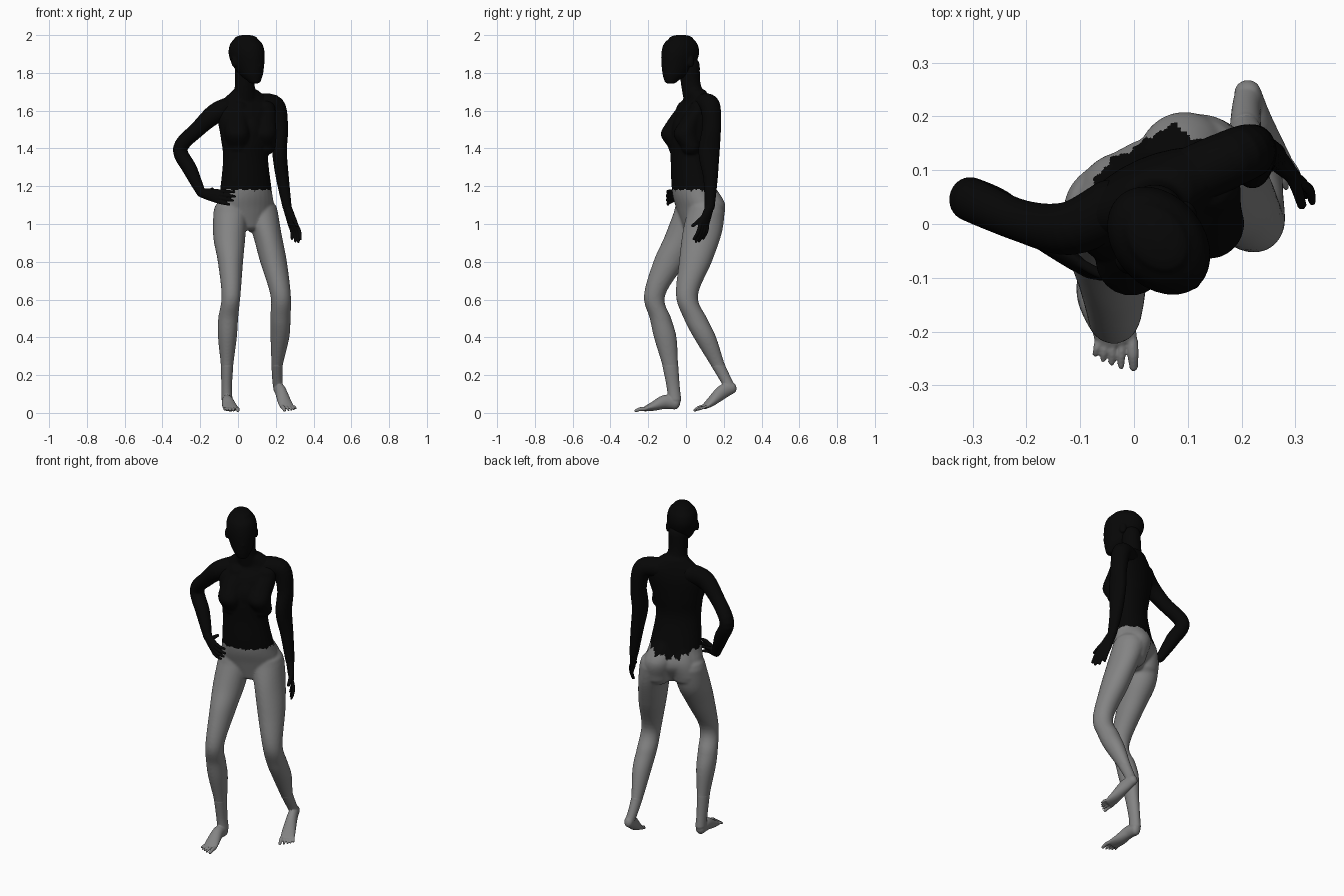
import bpy, bmesh, math
from mathutils import Vector, Matrix

cube = bpy.data.objects.get("Cube")
if cube:
    bpy.data.objects.remove(cube)

UP = Vector((0, 0, 1))
BODY_YAW = math.radians(24)
HEAD_YAW = math.radians(40)
SEGMENTS = 28


def make_material(name, value):
    mat = bpy.data.materials.new(name)
    mat.use_nodes = True
    colour = (value, value, value, 1)
    mat.diffuse_color = colour
    mat.node_tree.nodes["Principled BSDF"].inputs["Base Color"].default_value = colour
    return mat


black = make_material("black", 0.002)
grey = make_material("grey", 0.23)


def smooth_path(stations, steps=6):
    """Catmull-Rom interpolation of stations (x, y, z, width, depth)."""
    rows = [Vector(s) for s in stations]
    rows = [rows[0]] + rows + [rows[-1]]
    out = []
    for p, q, r, s in zip(rows, rows[1:], rows[2:], rows[3:]):
        for k in range(steps):
            t = k / steps
            out.append(q + (r - p) * (t / 2) + (p * 2 - q * 5 + r * 4 - s) * (t * t / 2)
                       + (q * 3 - p - r * 3 + s) * (t ** 3 / 2))
    out.append(rows[-1])
    return out


def tube(bm, stations, side=(1, 0, 0), level=False, yaw=0, cap=0.9):
    """Closed rounded tube; level keeps the sections horizontal."""
    rows = smooth_path(stations)
    points = [Vector(r[:3]) for r in rows]
    sections = []
    for i, row in enumerate(rows):
        tangent = (points[min(i + 1, len(points) - 1)] - points[max(i - 1, 0)]).normalized()
        if level:
            tangent = UP if tangent.z > 0 else -UP
            u = Vector((math.cos(yaw), math.sin(yaw), 0))
        else:
            u = Vector(side)
            u = (u - tangent * u.dot(tangent)).normalized()
        sections.append((points[i], tangent, u, row[3], row[4]))

    def rounded_end(section, sign):
        p, t, u, a, b = section
        rings = []
        for angle in (25, 50, 75):
            c, s = math.cos(math.radians(angle)), math.sin(math.radians(angle))
            rings.append((p + t * sign * s * cap * min(a, b), t, u, a * c, b * c))
        return rings

    sections = rounded_end(sections[0], -1)[::-1] + sections + rounded_end(sections[-1], 1)
    rings = []
    for p, t, u, a, b in sections:
        v = t.cross(u)
        angles = [2 * math.pi * k / SEGMENTS for k in range(SEGMENTS)]
        rings.append([bm.verts.new(p + u * a * math.cos(w) + v * b * math.sin(w)) for w in angles])
    for lower, upper in zip(rings, rings[1:]):
        for k in range(SEGMENTS):
            n = (k + 1) % SEGMENTS
            bm.faces.new((lower[k], lower[n], upper[n], upper[k]))
    bm.faces.new(rings[0][::-1])
    bm.faces.new(rings[-1])


def blob(bm, centre, size, yaw=0):
    matrix = Matrix.Translation(centre) @ Matrix.Rotation(yaw, 4, "Z") @ Matrix.Diagonal((*size, 1))
    bmesh.ops.create_icosphere(bm, subdivisions=4, radius=1, matrix=matrix)


def fuse(name, bm, materials, voxel, smoothing):
    """Blend the overlapping volumes into one smooth skin."""
    bmesh.ops.recalc_face_normals(bm, faces=bm.faces)
    mesh = bpy.data.meshes.new(name)
    bm.to_mesh(mesh)
    bm.free()
    obj = bpy.data.objects.new(name, mesh)
    bpy.context.collection.objects.link(obj)
    remesh = obj.modifiers.new("skin", "REMESH")
    remesh.mode = "VOXEL"
    remesh.voxel_size = voxel
    relax = obj.modifiers.new("relax", "SMOOTH")
    relax.iterations = smoothing
    graph = bpy.context.evaluated_depsgraph_get()
    obj.data = bpy.data.meshes.new_from_object(obj.evaluated_get(graph))
    obj.data.name = name
    obj.modifiers.clear()
    bpy.data.meshes.remove(mesh)
    obj.data.materials.clear()
    for mat in materials:
        obj.data.materials.append(mat)
    obj.data.shade_smooth()
    return obj


def digits(bm, roots, tips, radius, bend):
    """Tapered fingers or toes."""
    for root, tip, r in zip(roots, tips, radius):
        middle = (root + tip) / 2 + bend
        tube(bm, [(*root, r, r), (*middle, r, r), (*tip, r * 0.75, r * 0.75)])


def hand(bm, wrist, knuckle, tip, spread, thumb, bend):
    wrist, knuckle, tip, spread, thumb, bend = map(Vector, (wrist, knuckle, tip, spread, thumb, bend))
    middle = (wrist + knuckle) / 2
    width = spread.length * 2
    tube(bm, [(*wrist, 0.024, 0.022), (*middle, width * 0.85, 0.019), (*knuckle, width, 0.014)], side=spread)
    offsets = [spread * k for k in (-1.5, -0.5, 0.5, 1.5)]
    lengths = (0.82, 0.97, 1, 0.85)
    roots = [knuckle + o for o in offsets]
    tips = [knuckle + (tip - knuckle) * n + o * 1.25 for o, n in zip(offsets, lengths)]
    digits(bm, roots, tips, [0.0095] * 4, bend)
    digits(bm, [wrist.lerp(middle, 0.5)], [thumb], [0.012], bend)


def foot(name, ankle, stations, toe_step, inner):
    """Ankle and foot with five toes; inner is the sideways direction of the big toe."""
    bm = bmesh.new()
    inner = Vector(inner)
    tube(bm, ankle, level=True)
    tube(bm, stations, side=inner)
    ball = Vector(stations[-1][:3])
    offsets = [inner * k for k in (0.029, 0.009, -0.007, -0.021, -0.034)]
    reach = (1, 0.97, 0.84, 0.72, 0.52)
    tips = [ball + o * 1.15 + Vector(toe_step) * n for o, n in zip(offsets, reach)]
    digits(bm, [ball + o for o in offsets], tips, (0.0105, 0.0075, 0.007, 0.007, 0.007), Vector((0, 0, 0.004)))
    fuse(name, bm, [grey], .0035, 4)


# Torso, neck and legs
bm = bmesh.new()
tube(bm, [(.055, .05, .985, .08, .06), (.04, .06, 1.08, .155, .1), (.042, .035, 1.18, .143, .102),
          (.04, .013, 1.35, .125, .088), (.04, .018, 1.47, .14, .097), (.04, .038, 1.58, .16, .088),
          (.045, .06, 1.65, .14, .062), (.04, .05, 1.7, .078, .054)],
     level=True, yaw=BODY_YAW, cap=.35)
tube(bm, [(.04, .05, 1.66, .07, .058), (.036, .03, 1.72, .056, .052), (.036, .022, 1.77, .053, .052),
          (.04, .018, 1.84, .055, .056)], level=True, yaw=HEAD_YAW)
for x, y in ((-.005, -.068), (.139, .0)):
    tube(bm, [(x + .005, y + .068, 1.61, .055, .05), (x, y + .025, 1.545, .062, .054), (x, y, 1.475, .066, .066),
              (x + .005, y + .025, 1.41, .055, .052)], level=True, yaw=BODY_YAW)
blob(bm, (.07, -.018, 1.49), (.07, .055, .09), BODY_YAW)
tube(bm, [(.075, .075, 1.22, .06, .06), (.09, .116, 1.11, .085, .09), (.11, .11, 1.02, .085, .085)], level=True)
tube(bm, [(0, .04, 1.22, .06, .06), (-.012, .055, 1.11, .085, .08), (-.03, .04, 1.02, .085, .08)], level=True)

right_leg = [(-.04, .025, 1.06, .091, .09), (-.046, -.015, .93, .085, .1), (-.04, -.085, .8, .067, .088),
             (-.037, -.167, .62, .05, .056), (-.052, -.135, .5, .053, .057), (-.056, -.11, .4, .05, .06),
             (-.058, -.083, .25, .033, .042), (-.06, -.068, .14, .028, .035), (-.058, -.06, .07, .029, .035)]
left_leg = [(.122, .105, 1.06, .09, .1), (.153, .085, .95, .077, .104), (.188, .05, .8, .071, .087),
            (.226, .005, .62, .054, .058), (.224, .05, .5, .054, .062), (.222, .1, .4, .05, .06),
            (.207, .17, .25, .03, .038), (.208, .208, .18, .027, .033), (.212, .23, .14, .027, .032)]
for leg in (right_leg, left_leg):
    tube(bm, leg, level=True)
body = fuse("body", bm, [black, grey], .006, 12)

# Ragged hem between the dark top and the bare hips, lower at the back
for face in body.data.polygons:
    x, y, z = face.center
    angle = math.atan2(y - .04, x - .04)
    ragged = .006 * math.sin(angle * 13) + .003 * math.sin(angle * 31 + 1)
    behind = max(0, math.sin(angle - BODY_YAW))
    hem = 1.18 - .045 * behind ** 3 + ragged * (.6 + 1.4 * behind)
    face.material_index = 0 if z > hem else 1

# Feet, the rear one raised on its toes
foot("right_foot", right_leg[-3:],
     [(-.058, -.055, .052, .027, .034), (-.055, -.11, .058, .031, .037),
      (-.045, -.17, .036, .038, .025), (-.032, -.217, .021, .04, .013)],
     (-.002, -.05, -.01), (1, 0, 0))
foot("left_foot", left_leg[-3:],
     [(.211, .244, .134, .025, .031), (.226, .195, .112, .029, .037),
      (.246, .135, .06, .037, .025), (.26, .1, .033, .04, .013)],
     (.018, -.043, -.02), (-.94, -.34, 0))

# Head with jaw, nose and ears
forward = Vector((math.sin(HEAD_YAW), -math.cos(HEAD_YAW), 0))
across = Vector((math.cos(HEAD_YAW), math.sin(HEAD_YAW), 0))
middle = Vector((.046, -.031, 0))
profile = [(1.755, .032, .034, .064), (1.79, .056, .068, .038), (1.84, .073, .097, .014),
           (1.9, .084, .11, 0), (1.95, .076, .1, -.003), (1.98, .054, .072, -.006)]
bm = bmesh.new()
tube(bm, [(*(middle + forward * shift + UP * z), a, b) for z, a, b, shift in profile],
     level=True, yaw=HEAD_YAW, cap=.4)
nose = middle + forward * .098
tube(bm, [(*(nose + UP * 1.87), .009, .009), (*(nose + UP * 1.835 + forward * .004), .012, .012)])
for sign in (-1, 1):
    blob(bm, middle + across * sign * .08 + UP * 1.86 - forward * .008, (.011, .02, .03), HEAD_YAW)
fuse("head", bm, [black], .005, 5)

# Right arm, bent with the hand on the hip
bm = bmesh.new()
tube(bm, [(-.04, .03, 1.62, .055, .055), (-.12, -.008, 1.585, .05, .053), (-.21, .006, 1.505, .039, .042),
          (-.305, .046, 1.4, .041, .039), (-.252, .025, 1.285, .039, .038), (-.195, -.01, 1.165, .024, .024)],
     side=(0, 1, 0))
hand(bm, (-.195, -.01, 1.165), (-.105, -.075, 1.147), (-.02, -.1, 1.135),
     (.006, 0, .018), (-.135, .0, 1.185), (0, -.008, 0))
fuse("right_arm", bm, [black], .004, 3)

# Left arm, hanging
bm = bmesh.new()
tube(bm, [(.11, .09, 1.635, .055, .055), (.195, .128, 1.625, .053, .053), (.222, .135, 1.51, .043, .05),
          (.22, .122, 1.38, .039, .056), (.236, .13, 1.24, .034, .038), (.26, .125, 1.09, .024, .027)])
hand(bm, (.26, .125, 1.09), (.29, .095, 1.0), (.312, .06, .905),
     (.012, -.013, 0), (.312, .035, .99), (.006, .006, 0))
fuse("left_arm", bm, [black], .004, 3)
